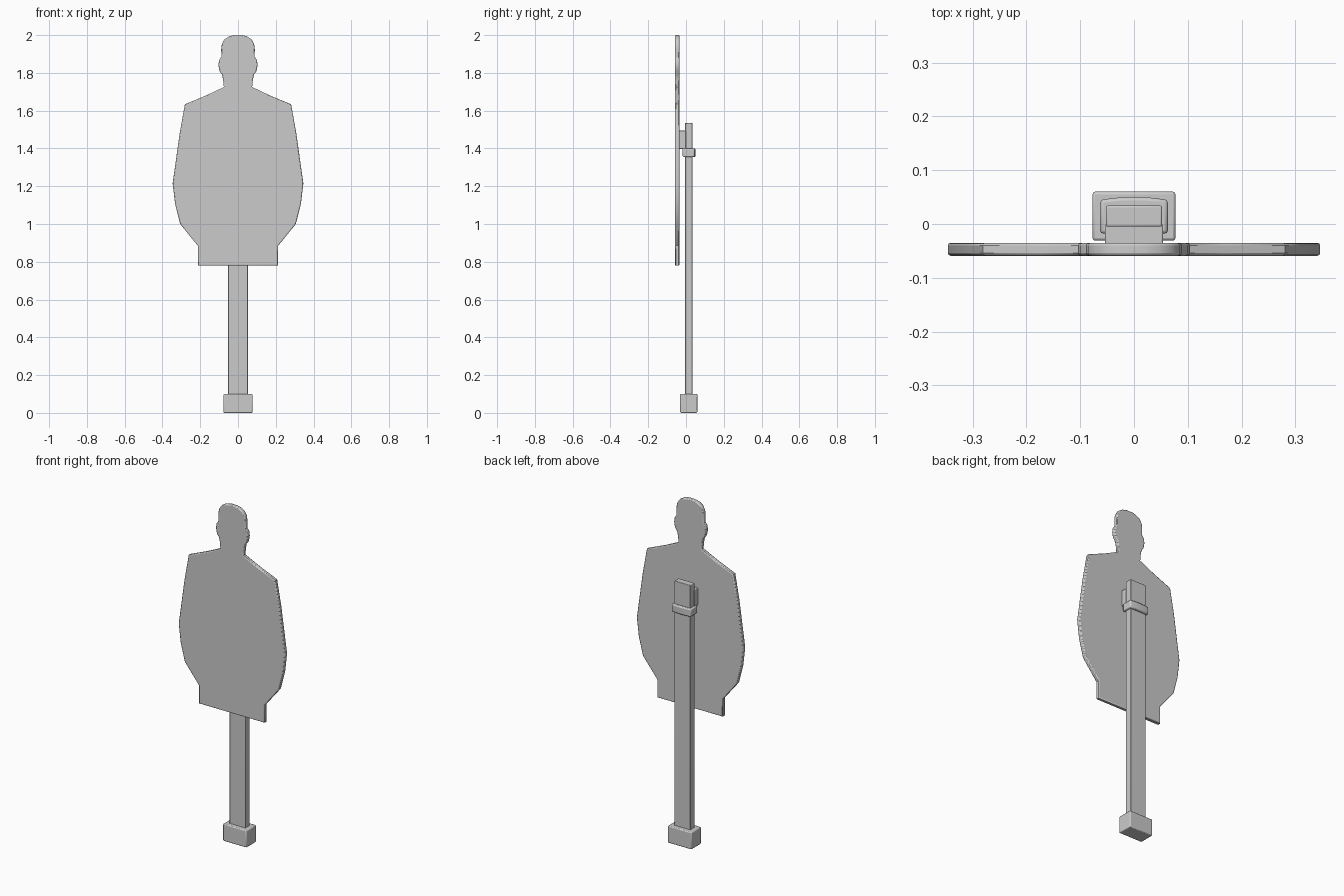
import bpy, bmesh, math

if "Cube" in bpy.data.objects:
    bpy.data.objects.remove(bpy.data.objects["Cube"])


def finish(obj, bevel, segments=2):
    mod = obj.modifiers.new("soft_edges", 'BEVEL')
    mod.width = bevel
    mod.segments = segments
    mod.limit_method = 'ANGLE'
    mod.angle_limit = math.radians(50)
    bpy.ops.object.select_all(action='DESELECT')
    obj.select_set(True)
    bpy.context.view_layer.objects.active = obj
    bpy.ops.object.shade_smooth_by_angle(angle=math.radians(35))


def extrude_profile(name, points, offset, bevel, segments=2):
    """Make a solid from a closed loop of 3D points pushed along an offset."""
    bm = bmesh.new()
    face = bm.faces.new([bm.verts.new(p) for p in points])
    res = bmesh.ops.extrude_face_region(bm, geom=[face])
    verts = [g for g in res["geom"] if isinstance(g, bmesh.types.BMVert)]
    bmesh.ops.translate(bm, vec=offset, verts=verts)
    bmesh.ops.recalc_face_normals(bm, faces=bm.faces)
    mesh = bpy.data.meshes.new(name)
    bm.to_mesh(mesh)
    bm.free()
    obj = bpy.data.objects.new(name, mesh)
    bpy.context.collection.objects.link(obj)
    finish(obj, bevel, segments)
    return obj


def box(name, half_width, y0, y1, z0, z1, bevel):
    pts = [(-half_width, y0, z0), (half_width, y0, z0),
           (half_width, y1, z0), (-half_width, y1, z0)]
    return extrude_profile(name, pts, (0, 0, z1 - z0), bevel)


# Silhouette plate: right half from crown to hem, mirrored
half = [(0.022, 2.0), (0.048, 1.993), (0.07, 1.979), (0.085, 1.955),
        (0.089, 1.925), (0.088, 1.885), (0.100, 1.868), (0.104, 1.842),
        (0.098, 1.81), (0.084, 1.79), (0.079, 1.765), (0.075, 1.725),
        (0.17, 1.68), (0.281, 1.634), (0.308, 1.485), (0.346, 1.215),
        (0.333, 1.105), (0.306, 1.0), (0.213, 0.885), (0.213, 0.78)]
outline = half + [(-x, z) for x, z in reversed(half)]
plate = extrude_profile("silhouette_plate", [(x, -0.059, z) for x, z in outline],
                        (0, 0.024, 0), 0.005)
plate.modifiers["soft_edges"].limit_method = 'WEIGHT'

# Round only the front and back rims of the plate
weights = plate.data.attributes.new("bevel_weight_edge", 'FLOAT', 'EDGE')
for e in plate.data.edges:
    a, b = (plate.data.vertices[i].co for i in e.vertices)
    weights.data[e.index].value = 1.0 if abs(a.y - b.y) < 1e-4 else 0.0

# Post and foot
box("post", 0.052, -0.005, 0.034, 0.05, 1.535, 0.003)
box("base_block", 0.077, -0.031, 0.06, 0.0, 0.1, 0.005)

# Mounting bracket between post and plate
box("bracket", 0.054, -0.04, 0.0, 1.397, 1.494, 0.003)

# Collar around the post, with a slightly bowed back
collar = [(-0.063, -0.018), (0.063, -0.018), (0.063, 0.045),
          (0.03, 0.049), (0, 0.05), (-0.03, 0.049), (-0.063, 0.045)]
extrude_profile("collar", [(x, y, 1.355) for x, y in collar], (0, 0, 0.046), 0.006)
